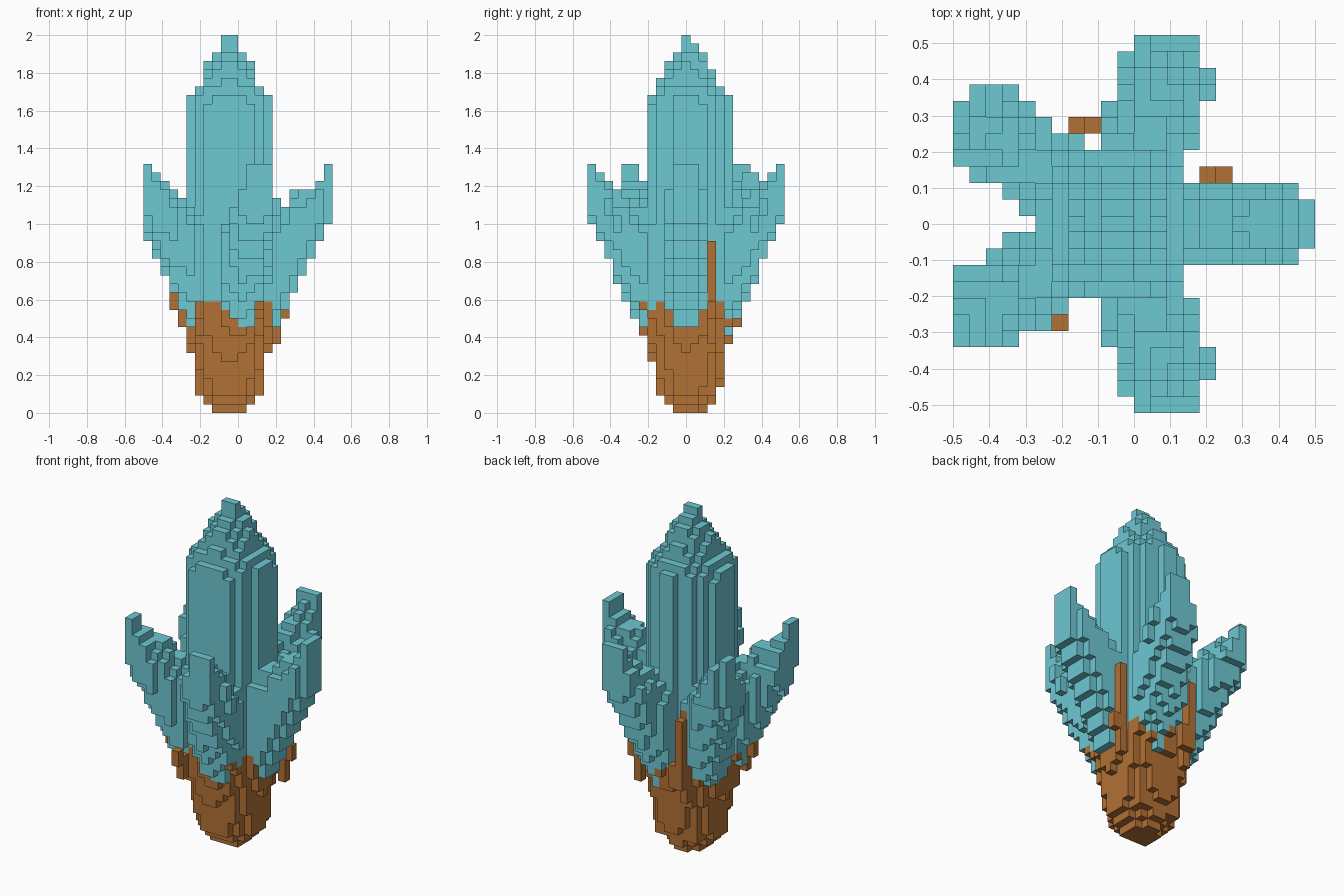
import bpy, bmesh, math, random
from mathutils import Vector

cube = bpy.data.objects.get("Cube")
if cube:
    bpy.data.objects.remove(cube, do_unlink=True)

S = 2 / 44                      # block size
NX, NY, NZ = 22, 23, 44         # grid of blocks
CX, CY = -S, 0.0                # plant axis
random.seed(4)


def material(name, color):
    m = bpy.data.materials.new(name)
    m.use_nodes = True
    m.diffuse_color = (*color, 1)
    m.node_tree.nodes["Principled BSDF"].inputs["Base Color"].default_value = (*color, 1)
    return m


teal = material("teal leaf", (0.155, 0.58, 0.65))
brown = material("brown husk", (0.45, 0.165, 0.036))


def lerp(points, x):
    """Piecewise linear profile."""
    if x <= points[0][0]:
        return points[0][1]
    for (a, u), (b, v) in zip(points, points[1:]):
        if x <= b:
            return u + (v - u) * (x - a) / (b - a)
    return points[-1][1]


def centre(c):
    return Vector(((c[0] + 0.5 - NX / 2) * S, (c[1] + 0.5 - NY / 2) * S, (c[2] + 0.5) * S))


# Height to radius of the bud, and reach to top height of a leaf
BUD = [(0, .09), (.023, .1), (.07, .14), (.12, .175), (.3, .2), (.45, .225), (1.6, .225),
       (1.66, .219), (1.705, .19), (1.75, .155), (1.84, .115), (1.886, .085), (1.932, .05), (2, .025)]
LEAF_TOP = [(.3, 1.09), (.34, 1.16), (.41, 1.18), (.5, 1.27), (.51, 1.33)]


def in_bud(p):
    return math.hypot(p.x - CX, p.y - CY - 0.01) <= lerp(BUD, p.z)


def in_leaf(p, angle):
    dx, dy = p.x - CX, p.y - CY
    r = dx * math.cos(angle) + dy * math.sin(angle)
    t = abs(dy * math.cos(angle) - dx * math.sin(angle))
    low, top = 0.34 + (r - 0.2) * 2.05, lerp(LEAF_TOP, r)
    if not (0.1 < r < 0.54 and max(low, 0.36) <= p.z <= top):
        return False
    half = min(0.126 - max(0, r - 0.47),            # rounded end
               0.045 + (p.z - low) * 0.45,          # keel
               0.04 + (top - p.z) * 0.6)            # ridge
    return t <= half


# The husk climbs higher between the leaves, with a ragged rim
rim = {(i, j): random.uniform(-0.04, 0.04) for i in range(NX) for j in range(NY)}


def in_husk(c, p):
    a = math.atan2(p.y - CY, p.x - CX)
    return p.z < 0.42 + 0.17 * abs(math.sin(2.5 * a)) + rim[c[:2]]


# Sort every block into a part
leaf_angles = {"left_leaf": 0, "back_left_leaf": 72, "back_right_leaf": 144,
               "front_right_leaf": 213, "front_left_leaf": 288}
owner = {}
for i in range(NX):
    for j in range(NY):
        for k in range(NZ):
            c = (i, j, k)
            p = centre(c)
            part = "bud" if in_bud(p) else None
            if not part:
                for name, a in leaf_angles.items():
                    if in_leaf(p, math.radians(a)):
                        part = name
                        break
            if part:
                owner[c] = "husk" if in_husk(c, p) else part

# Husk splinters: columns of blocks with bottom and top layer
splinters = {
    "side_splinter": [(15, 14, 8, 20), (16, 14, 11, 13)],
    "back_splinter": [(7, 16, 8, 20), (7, 17, 10, 19), (8, 17, 10, 13)],
    "front_right_splinter": [(3, 8, 12, 14), (4, 8, 10, 13), (6, 5, 11, 13), (6, 6, 9, 12)],
}
for name, columns in splinters.items():
    for i, j, bottom, top in columns:
        for k in range(bottom, top):
            owner[(i, j, k)] = name


def build(name, mat):
    """Make a mesh of the outer block faces of one part."""
    bm = bmesh.new()
    verts = {}

    def vert(key):
        if key not in verts:
            verts[key] = bm.verts.new(((key[0] - NX / 2) * S, (key[1] - NY / 2) * S, key[2] * S))
        return verts[key]

    for c, part in owner.items():
        if part != name:
            continue
        for axis in range(3):
            u, v = (axis + 1) % 3, (axis + 2) % 3
            for side in (0, 1):
                n = list(c)
                n[axis] += 2 * side - 1
                if tuple(n) in owner:
                    continue
                loop = []
                for du, dv in ((0, 0), (1, 0), (1, 1), (0, 1)):
                    q = list(c)
                    q[axis] += side
                    q[u] += du
                    q[v] += dv
                    loop.append(vert(tuple(q)))
                bm.faces.new(loop if side else loop[::-1])
    mesh = bpy.data.meshes.new(name)
    bm.to_mesh(mesh)
    bm.free()
    mesh.materials.append(mat)
    bpy.context.collection.objects.link(bpy.data.objects.new(name, mesh))


for part in ["bud", *leaf_angles]:
    build(part, teal)
for part in ["husk", *splinters]:
    build(part, brown)
